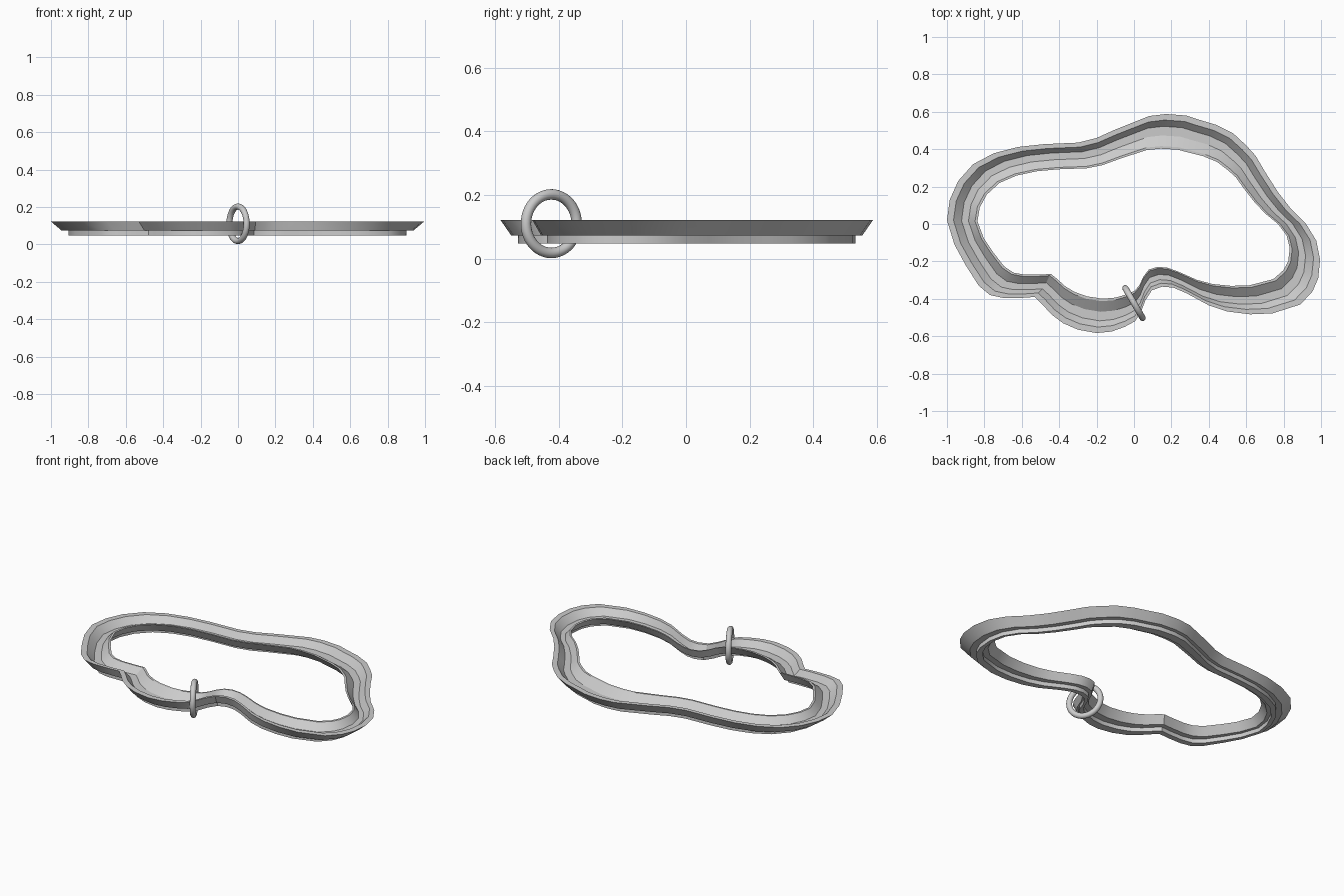
import bpy, bmesh, math

# Outer outline of the tray rim, seen from above (counter-clockwise from the left tip, via the front)
outline = [
    (-1, .02), (-.96, -.11), (-.90, -.22), (-.83, -.33), (-.77, -.38), (-.70, -.395),
    (-.60, -.395), (-.53, -.39), (-.49, -.43), (-.44, -.485), (-.38, -.53), (-.30, -.565),
    (-.20, -.583), (-.12, -.575), (-.05, -.55), (.005, -.52), (.036, -.475), (.06, -.41),
    (.095, -.355), (.15, -.335), (.21, -.34), (.28, -.37), (.40, -.435), (.50, -.468),
    (.62, -.483), (.74, -.478), (.89, -.43), (.955, -.36), (.985, -.29), (.995, -.19),
    (.975, -.09), (.92, 0), (.84, .08), (.77, .17), (.70, .28), (.65, .365),
    (.60, .42), (.53, .485), (.44, .53), (.35, .557), (.28, .58), (.17, .588),
    (.08, .577), (0, .545), (-.10, .505), (-.20, .46), (-.30, .435), (-.48, .427),
    (-.62, .412), (-.75, .378), (-.86, .32), (-.94, .23), (-.985, .13),
]

# Channel section: x scale and y scale of the outline, and height
section = [
    (1, 1, .122), (.942, .942, .073),              # outer sloped wall
    (.905, .905, .073), (.905, .905, .048),        # foot, outside
    (.885, .82, .048), (.885, .82, .073),          # foot, inside
    (.868, .745, .073), (.837, .685, .122),        # inner sloped wall
    (.850, .708, .122), (.885, .805, .085),        # channel, inner side
    (.922, .888, .085), (.965, .945, .122),        # channel, outer side
]


def shade(obj):
    bpy.context.view_layer.objects.active = obj
    obj.select_set(True)
    bpy.ops.object.shade_smooth_by_angle(angle=math.radians(30))
    obj.select_set(False)


# Channel-shaped frame
bm = bmesh.new()
loops = [[bm.verts.new((x * sx, y * sy, z)) for x, y in outline] for sx, sy, z in section]
n = len(outline)
for a, b in zip(loops, loops[1:] + loops[:1]):
    for i in range(n):
        j = (i + 1) % n
        bm.faces.new((a[i], a[j], b[j], b[i]))
bmesh.ops.recalc_face_normals(bm, faces=bm.faces)
mesh = bpy.data.meshes.new("channel_frame")
bm.to_mesh(mesh)
bm.free()
frame = bpy.data.objects.new("channel_frame", mesh)
bpy.context.collection.objects.link(frame)
shade(frame)

# Hanging ring looped around the front of the frame
bpy.ops.mesh.primitive_torus_add(
    major_radius=.092, minor_radius=.0165, major_segments=48, minor_segments=16,
    location=(0, -.423, .11), rotation=(0, math.radians(90), math.radians(30)))
ring = bpy.context.object
ring.name = "hanging_ring"
shade(ring)
